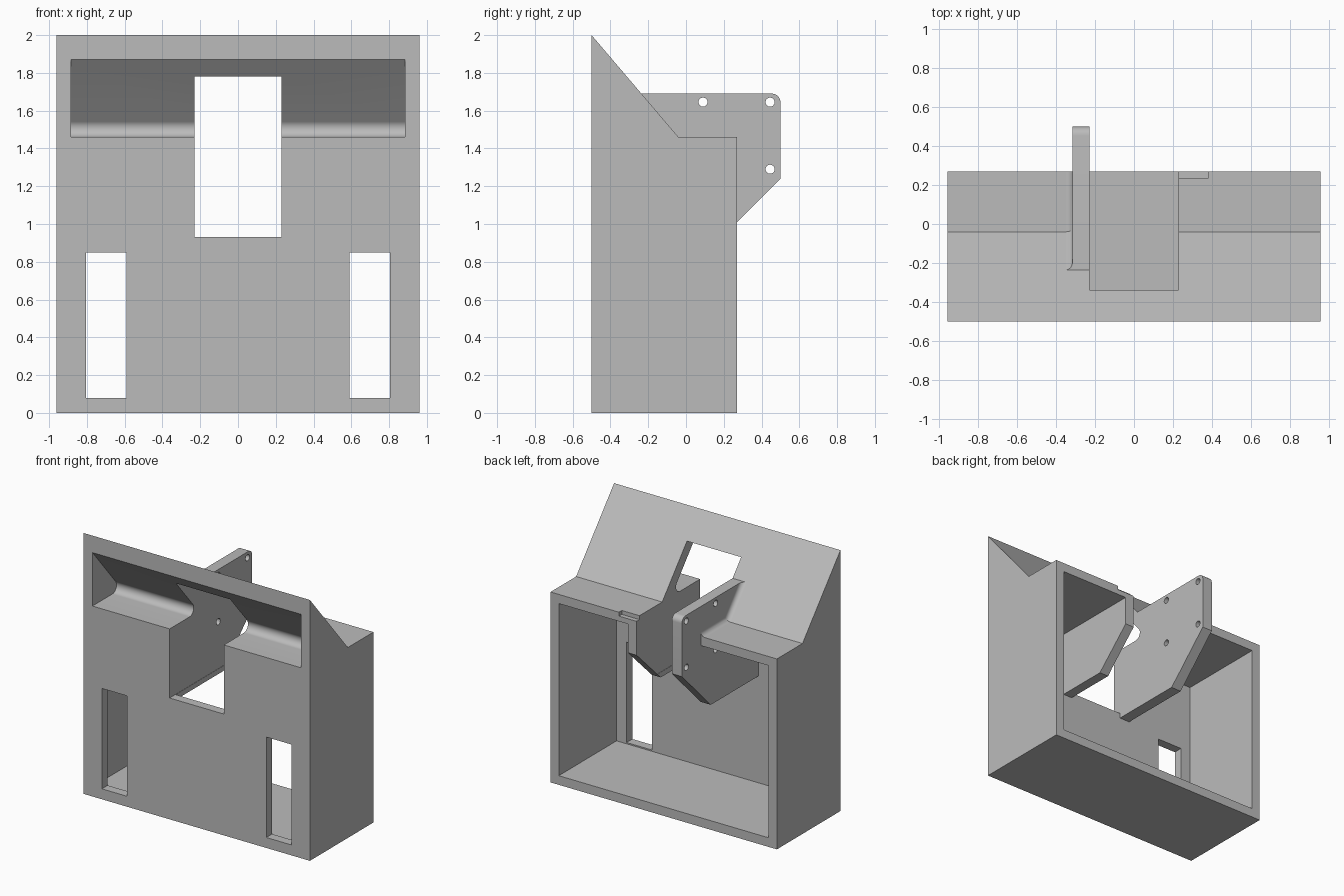
import bpy, bmesh
from math import sin, cos, pi, radians

cube = bpy.data.objects.get("Cube")
if cube:
    bpy.data.objects.remove(cube, do_unlink=True)

GREY = (0.5, 0.5, 0.5, 1)
mat = bpy.data.materials.new("plain grey")
mat.use_nodes = True
mat.diffuse_color = GREY
mat.node_tree.nodes["Principled BSDF"].inputs["Base Color"].default_value = GREY

W, BACK, FRONT, TOP = 0.96, 0.27, -0.5, 1.46   # half width, depth limits, shelf height
T = 0.07                                       # wall thickness
SLOT = 0.23                                    # half width of the central slot


def loft(name, rings):
    """Solid through a list of matching closed rings of 3D points."""
    bm = bmesh.new()
    loops = [[bm.verts.new(p) for p in ring] for ring in rings]
    n = len(loops[0])
    for a, b in zip(loops, loops[1:]):
        for i in range(n):
            j = (i + 1) % n
            bm.faces.new((a[i], a[j], b[j], b[i]))
    bm.faces.new(loops[0][::-1])
    bm.faces.new(loops[-1])
    bmesh.ops.recalc_face_normals(bm, faces=bm.faces)
    me = bpy.data.meshes.new(name)
    bm.to_mesh(me)
    bm.free()
    me.materials.append(mat)
    ob = bpy.data.objects.new(name, me)
    bpy.context.collection.objects.link(ob)
    return ob


def prism(name, profile, x0, x1):
    """Side profile of (y, z) points extruded from x0 to x1."""
    return loft(name, [[(x, y, z) for y, z in profile] for x in (x0, x1)])


def rect(y0, y1, z0, z1):
    return [(y0, z0), (y1, z0), (y1, z1), (y0, z1)]


def arc(cy, cz, r, a0, a1, n):
    angles = [radians(a0 + (a1 - a0) * i / n) for i in range(n + 1)]
    return [(cy + r * cos(a), cz + r * sin(a)) for a in angles]


def combine(target, tool, operation):
    mod = target.modifiers.new("combine", 'BOOLEAN')
    mod.operation = operation
    mod.solver = 'EXACT'
    mod.object = tool
    bpy.context.view_layer.objects.active = target
    bpy.ops.object.modifier_apply(modifier=mod.name)
    bpy.data.objects.remove(tool, do_unlink=True)


# Housing: box with a sloped front hood, hollow from the back
housing = prism("housing", [(FRONT, 0), (BACK, 0), (BACK, TOP), (-0.04, TOP), (FRONT, 2)], -W, W)
combine(housing, prism("cavity", rect(FRONT + T, 0.6, T, TOP - T), T - W, W - T), 'DIFFERENCE')

# Tall mounting plate on one side of the slot, short rib on the other
tall = [(-0.46, 0.89), (0.15, 0.89), (0.5, 1.24)] + arc(0.455, 1.645, 0.045, 0, 90, 8)
tall += [(-0.3, 1.69), (-0.3, 1.42), (-0.46, 1.42)]
combine(housing, prism("tall_plate", tall, -0.315, -SLOT + 0.002), 'UNION')
rib = [(-0.46, 0.89), (-0.02, 0.89), (BACK, 1.17), (BACK, 1.42), (-0.46, 1.42)]
combine(housing, prism("short_rib", rib, SLOT - 0.002, 0.305), 'UNION')

# Recess under the hood with a rounded inner corner
r = 0.05
recess = [(-0.6, TOP)] + arc(-0.15 - 2.16 * r, TOP + r, r, -90, 40.4, 14) + [(-0.6, 1.987)]
combine(housing, prism("recess", recess, -0.885, 0.885), 'DIFFERENCE')

# Central slot through front, hood and shelf
slot = [(-0.6, 0.93), (0.6, 0.93), (0.6, 1.9), (-0.2, 1.9), (-0.34, 1.812), (-0.423, 1.78), (-0.6, 1.7)]
combine(housing, prism("slot", slot, -SLOT, SLOT), 'DIFFERENCE')

# Two front windows
for side in (-1, 1):
    xs = sorted((side * 0.59, side * 0.805))
    combine(housing, prism("window", rect(-0.6, -0.4, 0.08, 0.85), *xs), 'DIFFERENCE')

# Small notch in the back edge of the shelf
combine(housing, prism("notch", rect(0.235, 0.4, 1.43, 1.6), 0.2, 0.38), 'DIFFERENCE')

# Screw holes in the tall plate
for y in (0.09, 0.445):
    for z in (1.29, 1.645):
        combine(housing, prism("hole", arc(y, z, 0.024, 0, 345, 23), -0.4, -0.2), 'DIFFERENCE')

# Concave fillet between the tall plate and the hood and shelf
path = [((-0.236, 1.69), (1.314, 0)), ((-0.04, TOP), (0.461, 1)), ((BACK, TOP), (0, 1))]
R = 0.035
section = [(-0.01, -0.01), (R, -0.01)]
section += [(R - R * sin(a), R - R * cos(a)) for a in (pi / 2 * i / 8 for i in range(9))]
section += [(-0.01, R)]
fillet = loft("plate_fillet", [[(-0.315 - u, p[0] + o[0] * v, p[1] + o[1] * v) for u, v in section]
                               for p, o in path])

# Smooth only the rounded corners
for ob in (housing, fillet):
    bpy.ops.object.select_all(action='DESELECT')
    ob.select_set(True)
    bpy.context.view_layer.objects.active = ob
    bpy.ops.object.shade_smooth_by_angle(angle=radians(25))
